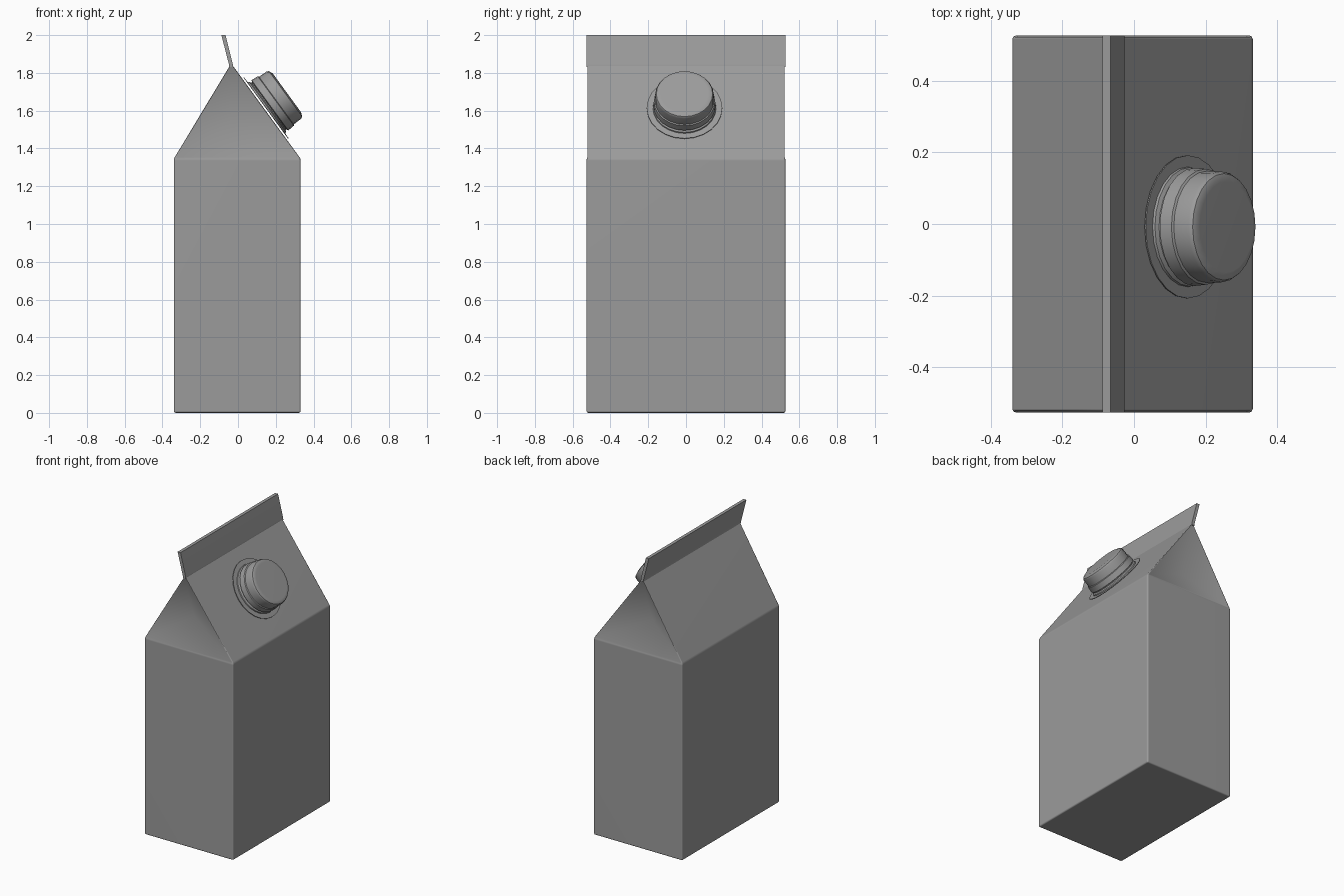
import bpy, bmesh, math
from mathutils import Vector

if "Cube" in bpy.data.objects:
    bpy.data.objects.remove(bpy.data.objects["Cube"])

HX0, HX1, HY = -0.34, 0.332, 0.527
SHOULDER = 1.345
RIDGE = (-0.036, 1.85)

# Mid-dark grey for the whole carton
grey = bpy.data.materials.new("dark_grey")
grey.diffuse_color = (0.33, 0.33, 0.33, 1)
grey.use_nodes = True
grey.node_tree.nodes["Principled BSDF"].inputs["Base Color"].default_value = grey.diffuse_color


def finish(bm, name, angle=35):
    bmesh.ops.recalc_face_normals(bm, faces=bm.faces)
    me = bpy.data.meshes.new(name)
    bm.to_mesh(me)
    bm.free()
    me.materials.append(grey)
    ob = bpy.data.objects.new(name, me)
    bpy.context.collection.objects.link(ob)
    bpy.ops.object.select_all(action='DESELECT')
    ob.select_set(True)
    bpy.context.view_layer.objects.active = ob
    bpy.ops.object.shade_smooth_by_angle(angle=math.radians(angle))
    # keep the large panels looking flat
    wn = ob.modifiers.new("flat_panels", 'WEIGHTED_NORMAL')
    wn.keep_sharp = True
    return ob


# Carton: box with gable roof and tucked-in ends
bm = bmesh.new()
ends = []
for s in (-1, 1):
    y = s * HY
    pts = [(HX0, y, 0), (HX1, y, 0), (HX1, y, SHOULDER), (RIDGE[0], y, RIDGE[1]),
           (HX0, y, SHOULDER), (-0.038, y - s * 0.11, 1.53)]
    v = [bm.verts.new(p) for p in pts]
    ends.append(v)
    for f in ((0, 1, 2, 4), (4, 2, 5), (2, 3, 5), (3, 4, 5)):
        bm.faces.new([v[i] for i in f])
a, b = ends
for i in range(5):
    j = (i + 1) % 5
    bm.faces.new((a[i], a[j], b[j], b[i]))
bmesh.ops.recalc_face_normals(bm, faces=bm.faces)
outer = [e for e in bm.edges if e.is_convex and e.calc_face_angle() > 0.1]
bmesh.ops.bevel(bm, geom=outer, offset=0.01, offset_type='OFFSET', segments=2,
                profile=0.5, affect='EDGES', clamp_overlap=True)
finish(bm, "carton_body", 65)

# Leaning sealed fin along the ridge
bm = bmesh.new()
profile = [(-0.048, 1.832), (-0.026, 1.832), (-0.027, 1.845), (-0.066, 2.0),
           (-0.088, 2.0), (-0.048, 1.845)]
f = bm.faces.new([bm.verts.new((x, -HY, z)) for x, z in profile])
r = bmesh.ops.extrude_face_region(bm, geom=[f])
bmesh.ops.translate(bm, vec=(0, 2 * HY, 0),
                    verts=[g for g in r['geom'] if isinstance(g, bmesh.types.BMVert)])
finish(bm, "top_fin", 10)


# Spout parts: profiles (radius, height) turned about the roof normal
def lathe(name, prof, sides=24):
    bm = bmesh.new()
    rings = [[bm.verts.new((r * math.cos(2 * math.pi * k / sides),
                            r * math.sin(2 * math.pi * k / sides), h))
              for k in range(sides)] for r, h in prof]
    for p, q in zip(rings, rings[1:]):
        for k in range(sides):
            n = (k + 1) % sides
            bm.faces.new((p[k], p[n], q[n], q[k]))
    bm.faces.new(rings[0][::-1])
    bm.faces.new(rings[-1])
    ob = finish(bm, name, 30)
    normal = Vector((0.808, 0, 0.59))
    ob.rotation_euler = normal.to_track_quat('Z', 'Y').to_euler()
    ob.location = (0.137, -0.008, 1.605)
    return ob


lathe("spout_flange", [(0.2, 0.013), (0.2, 0.017)])
lathe("spout_neck", [(0.168, 0.016), (0.166, 0.024), (0.155, 0.03), (0.155, 0.045)])
lathe("screw_cap", [(0.155, 0.035), (0.165, 0.04), (0.162, 0.078), (0.156, 0.082),
                    (0.155, 0.132), (0.149, 0.142), (0.127, 0.151)])
